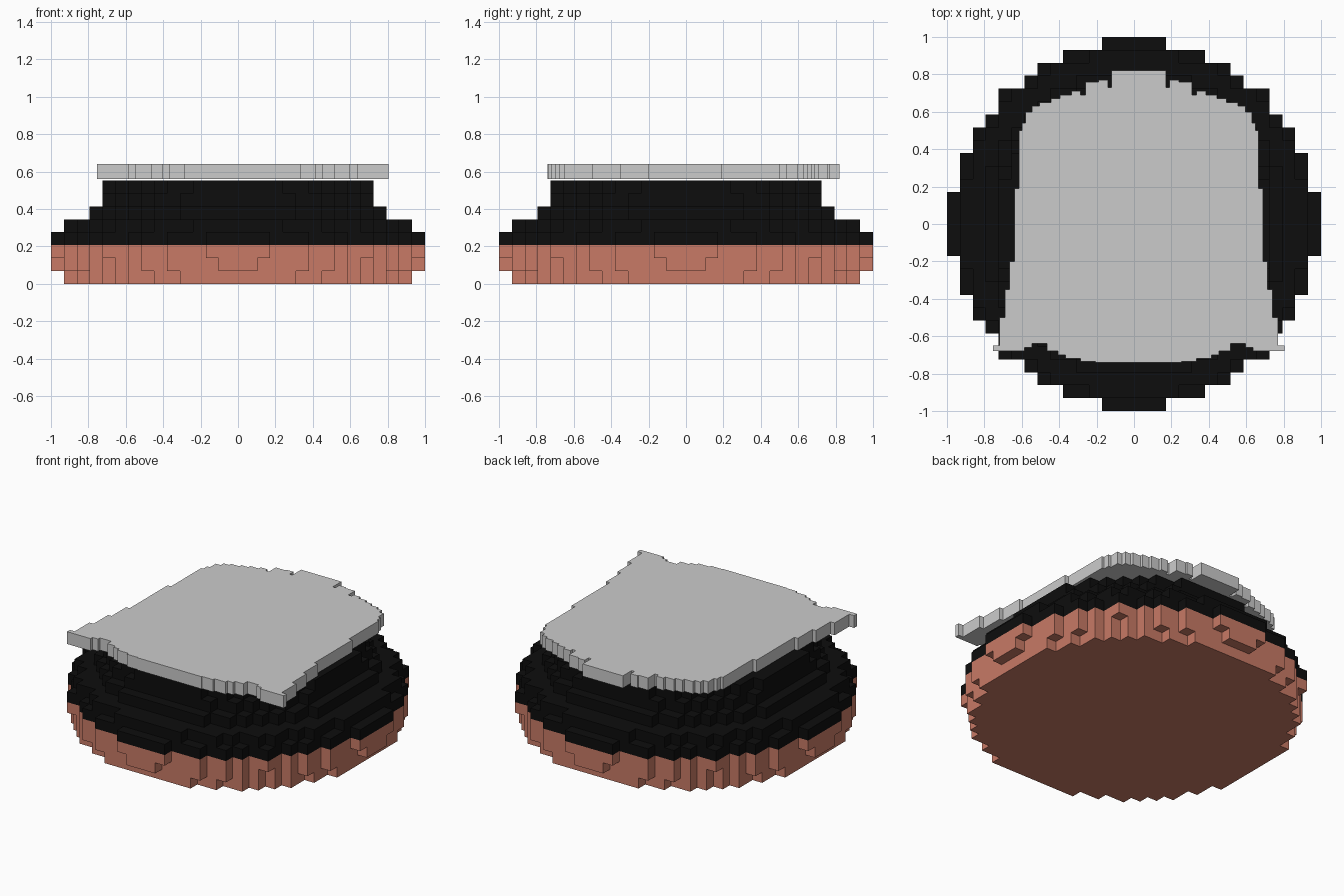
import bpy, bmesh, math

if "Cube" in bpy.data.objects:
    bpy.data.objects.remove(bpy.data.objects["Cube"])

CELL = 2 / 29  # block size of the round body


def finish(bm, name, color=None):
    bmesh.ops.recalc_face_normals(bm, faces=bm.faces)
    bmesh.ops.dissolve_limit(bm, angle_limit=0.01, verts=bm.verts, edges=bm.edges)
    me = bpy.data.meshes.new(name)
    bm.to_mesh(me)
    bm.free()
    ob = bpy.data.objects.new(name, me)
    bpy.context.collection.objects.link(ob)
    if color:
        mat = bpy.data.materials.new(name + "_paint")
        mat.diffuse_color = (*color, 1)
        mat.use_nodes = True
        mat.node_tree.nodes["Principled BSDF"].inputs["Base Color"].default_value = mat.diffuse_color
        me.materials.append(mat)


def block_stack(name, layers, first, color):
    """Stack of block discs; each layer is a squared radius in cells."""
    cells = {(i, j, first + k)
             for k, r2 in enumerate(layers)
             for i in range(-14, 15) for j in range(-14, 15)
             if i * i + j * j <= r2}
    bm = bmesh.new()
    cache = {}

    def vert(p):
        if p not in cache:
            cache[p] = bm.verts.new(((p[0] - .5) * CELL, (p[1] - .5) * CELL, p[2] * CELL))
        return cache[p]

    for c in cells:
        for axis in range(3):
            for side in (0, 1):
                n = list(c)
                n[axis] += 2 * side - 1
                if tuple(n) in cells:
                    continue
                u, v = (axis + 1) % 3, (axis + 2) % 3
                quad = []
                for a, b in ((0, 0), (1, 0), (1, 1), (0, 1)):
                    p = list(c)
                    p[axis] += side
                    p[u] += a
                    p[v] += b
                    quad.append(vert(tuple(p)))
                bm.faces.new(quad if side else quad[::-1])
    finish(bm, name, color)


# Copper coloured base and black stepped dome
block_stack("base", [188, 197, 201], 0, (0.58, 0.195, 0.133))
block_stack("dome", [201, 184, 141, 118, 110], 3, (0.004, 0.004, 0.004))

# Plain stepped top plate: (half width, y) corners of the right half, top to bottom
steps = [(.145, .82), (.165, .73), (.215, .77), (.285, .76), (.31, .69),
         (.36, .71), (.42, .69), (.47, .67), (.53, .65), (.57, .63),
         (.605, .60), (.625, .54), (.64, .50), (.665, .19), (.69, -.20),
         (.715, -.35), (.745, -.50), (.78, -.65)]
lower = [(.61, -.68), (.57, -.66), (.49, -.64), (.43, -.68), (.39, -.70),
         (.31, -.72), (.23, -.735), (0, -.74)]
CX = 0.025
half = []
for (w, y), (_, nxt) in zip(steps, steps[1:] + [(0, -.68)]):
    half += [(w, y), (w, nxt)]
for (w, y), (_, nxt) in zip(lower, lower[1:] + [(0, 0)]):
    half += [(w, y)] + ([(w, nxt)] if w else [])

outline = [(CX + w, y) for w, y in half]
outline += [(CX - w, y) for w, y in reversed(half) if w > 0]

bm = bmesh.new()
face = bm.faces.new([bm.verts.new((x, y, 0.56)) for x, y in outline])
ext = bmesh.ops.extrude_face_region(bm, geom=[face], use_keep_orig=True)
top = [g for g in ext["geom"] if isinstance(g, bmesh.types.BMVert)]
bmesh.ops.translate(bm, verts=top, vec=(0, 0, 0.08))
finish(bm, "top_plate")
